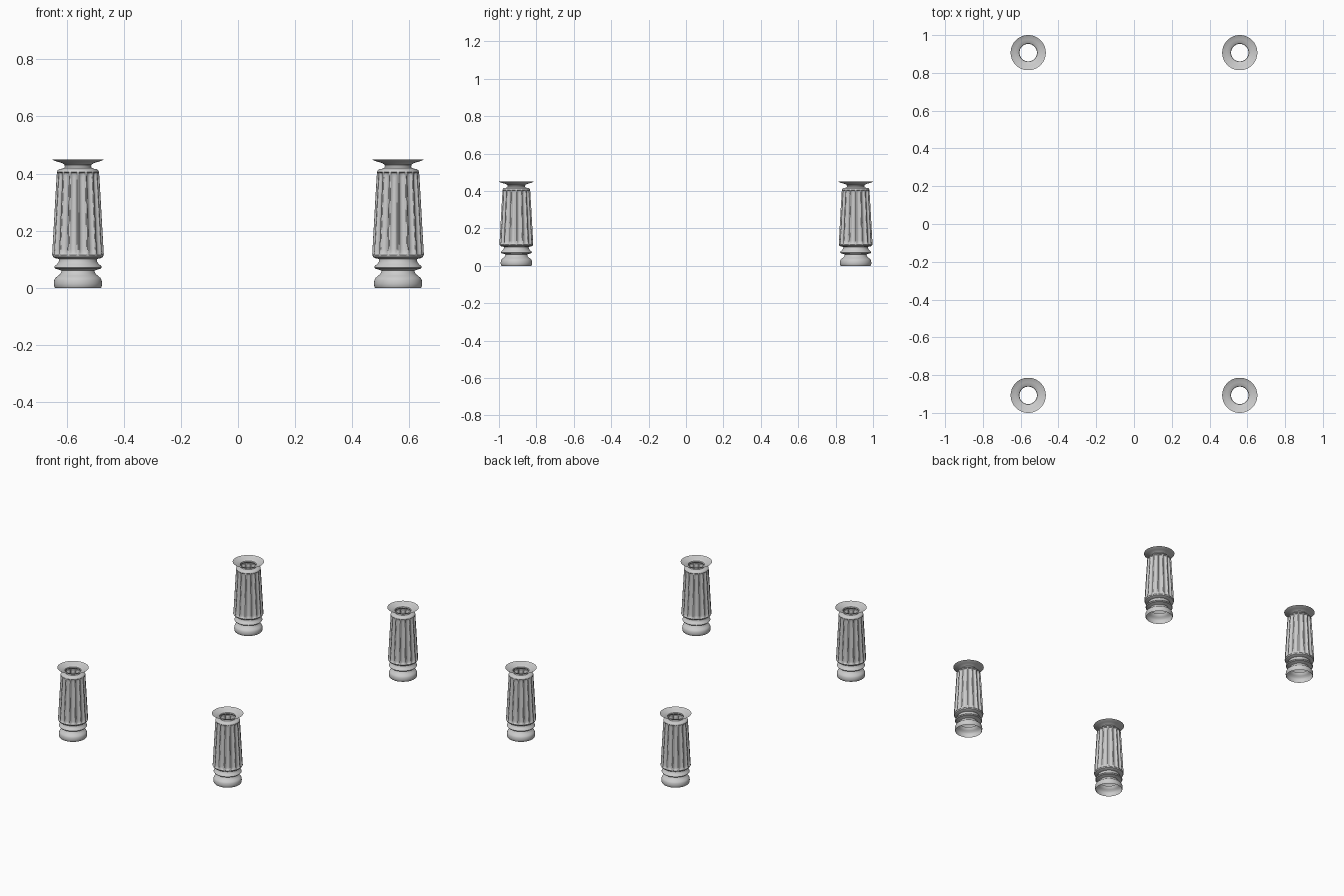
import bpy, bmesh, math

FLUTES, STEPS = 16, 8          # grooves per leg, mesh columns per groove
SEGS = FLUTES * STEPS
DEPTH = 0.009                  # groove depth

# Open turned profile: radius, height, groove strength
PROFILE = [
    # foot
    (0.080, 0.000, 0), (0.083, 0.004, 0), (0.084, 0.015, 0), (0.083, 0.027, 0),
    (0.079, 0.035, 0), (0.070, 0.042, 0), (0.061, 0.050, 0), (0.057, 0.060, 0),
    # ring
    (0.068, 0.064, 0), (0.079, 0.067, 0), (0.083, 0.072, 0), (0.081, 0.077, 0),
    (0.073, 0.083, 0), (0.067, 0.092, 0), (0.066, 0.101, 0),
    # fluted body
    (0.080, 0.104, 0), (0.087, 0.108, 0), (0.090, 0.115, 0), (0.0903, 0.118, 0.6),
    (0.0900, 0.124, 0.9), (0.0893, 0.135, 1), (0.0845, 0.220, 1), (0.0795, 0.310, 1),
    (0.0750, 0.385, 1), (0.0743, 0.396, 0.9), (0.0738, 0.402, 0.6), (0.0733, 0.405, 0),
    (0.0715, 0.411, 0), (0.067, 0.415, 0), (0.056, 0.417, 0),
    # neck and flared collar
    (0.048, 0.420, 0), (0.046, 0.426, 0), (0.048, 0.432, 0), (0.056, 0.437, 0),
    (0.070, 0.441, 0), (0.083, 0.445, 0), (0.093, 0.450, 0),
]


def groove(col):
    """Rounded channel with a flat rib between neighbours."""
    u = (col % STEPS) / STEPS * 2 - 1
    return math.sqrt(max(0.0, 1 - (u / 0.76) ** 2))


def leg_mesh():
    bm = bmesh.new()
    rings = []
    for r, z, s in PROFILE:
        ring = []
        for c in range(SEGS):
            a = 2 * math.pi * c / SEGS
            rad = r - DEPTH * s * groove(c)
            ring.append(bm.verts.new((rad * math.cos(a), rad * math.sin(a), z)))
        rings.append(ring)
    for lo, hi in zip(rings, rings[1:]):
        for c in range(SEGS):
            d = (c + 1) % SEGS
            bm.faces.new((lo[c], lo[d], hi[d], hi[c]))
    me = bpy.data.meshes.new("fluted_leg")
    bm.to_mesh(me)
    bm.free()
    me.shade_smooth()
    me.set_sharp_from_angle(angle=math.radians(35))
    return me


# Four matching legs at the corners
mesh = leg_mesh()
for side, x in (("left", -0.56), ("right", 0.56)):
    for end, y in (("front", -0.907), ("back", 0.907)):
        leg = bpy.data.objects.new(f"{end}_{side}_leg", mesh)
        leg.location = (x, y, 0)
        bpy.context.collection.objects.link(leg)
